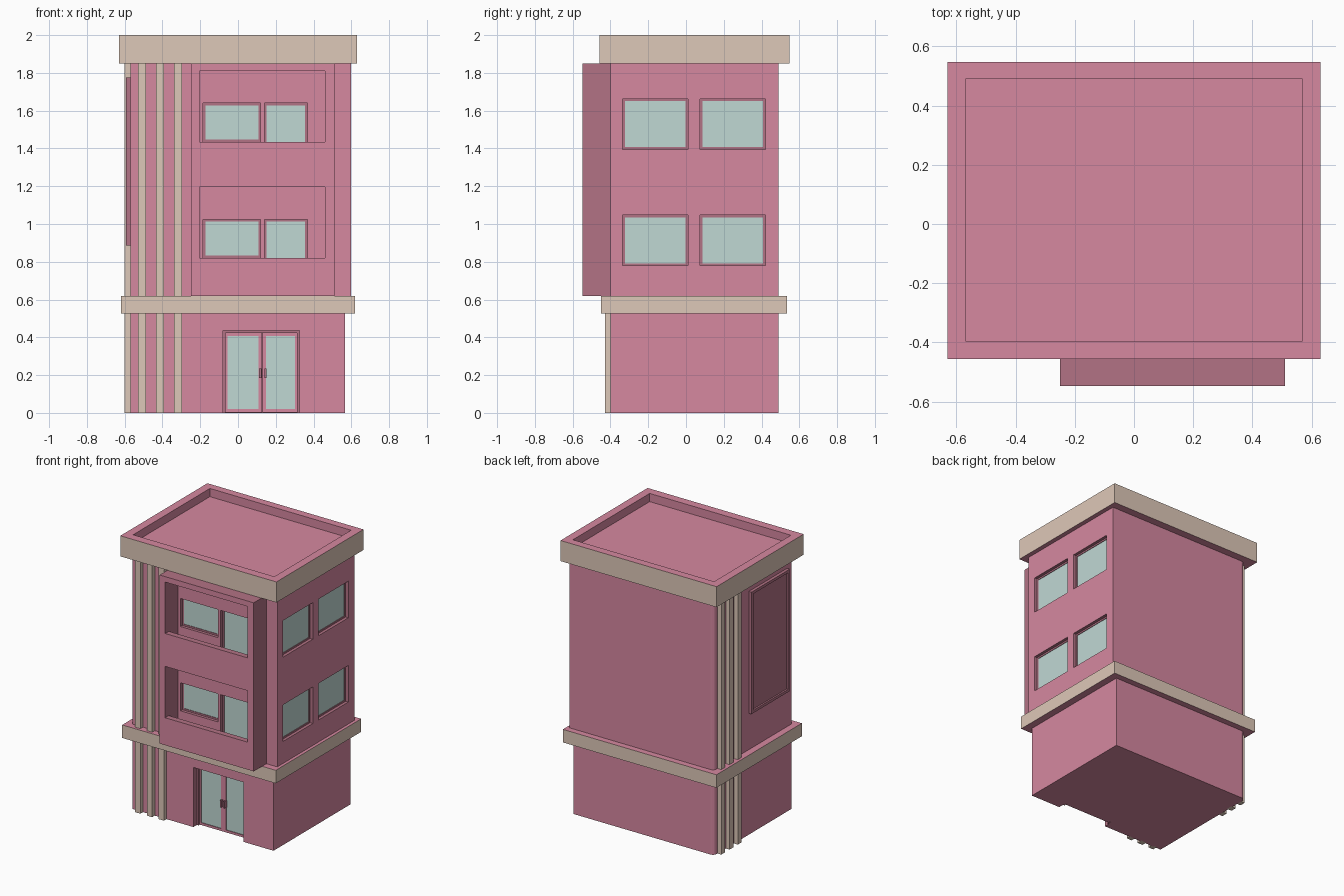
import bpy, bmesh
from mathutils import Vector

if "Cube" in bpy.data.objects:
    bpy.data.objects.remove(bpy.data.objects["Cube"])


def material(name, rgb):
    m = bpy.data.materials.new(name)
    m.diffuse_color = (*rgb, 1)
    m.use_nodes = True
    m.node_tree.nodes["Principled BSDF"].inputs["Base Color"].default_value = m.diffuse_color
    return m


PINK = material("pink_wall", (0.67, 0.246, 0.352))
DARK = material("dark_pink_trim", (0.45, 0.17, 0.235))
TAN = material("tan_trim", (0.73, 0.578, 0.479))
GLASS = material("glass", (0.527, 0.686, 0.658))


def boxes(name, spans, mat):
    """One object made of boxes given as (x0, x1, y0, y1, z0, z1)."""
    bm = bmesh.new()
    for x0, x1, y0, y1, z0, z1 in spans:
        size = Vector((x1 - x0, y1 - y0, z1 - z0))
        mid = Vector((x0 + x1, y0 + y1, z0 + z1)) / 2
        for v in bmesh.ops.create_cube(bm, size=1)["verts"]:
            v.co = v.co * size + mid
    me = bpy.data.meshes.new(name)
    bm.to_mesh(me)
    bm.free()
    me.materials.append(mat)
    ob = bpy.data.objects.new(name, me)
    bpy.context.collection.objects.link(ob)
    return ob


def paint(ob, mat, test):
    """Give faces whose normal passes the test another material."""
    ob.data.materials.append(mat)
    for p in ob.data.polygons:
        if test(p.normal):
            p.material_index = len(ob.data.materials) - 1


def cut(ob, spans, mat):
    """Carve boxes out of an object, lining the holes with a material."""
    cutter = boxes("cutter", spans, mat)
    cutter.hide_render = True
    mod = ob.modifiers.new("cut", "BOOLEAN")
    mod.operation, mod.solver, mod.object = "DIFFERENCE", "EXACT", cutter
    mod.material_mode = "TRANSFER"
    bpy.context.view_layer.objects.active = ob
    bpy.ops.object.modifier_apply(modifier=mod.name)
    bpy.data.objects.remove(cutter)


def round_back_left(ob):
    """Round the vertical edge at the back left corner."""
    bm = bmesh.new()
    bm.from_mesh(ob.data)
    edge = [e for e in bm.edges if all(v.co.x < -0.5 and v.co.y > 0.4 for v in e.verts)]
    bmesh.ops.bevel(bm, geom=edge, offset=0.03, segments=4, profile=0.5, affect="EDGES")
    bm.to_mesh(ob.data)
    bm.free()


def on_wall(side, u0, u1, d0, d1, z0, z1):
    """Span on a front wall (u = x) or a right wall (u = y)."""
    return (u0, u1, d0, d1, z0, z1) if side == "front" else (d0, d1, u0, u1, z0, z1)


def window(name, side, u0, u1, z0, z1, d, out, t=0.012):
    """Border frame standing off plane d by out, with a glass pane inside."""
    def s(a, b, c, e, o):
        return on_wall(side, a, b, *sorted((d, d + o)), c, e)
    boxes(name + "_frame", [s(u0, u0 + t, z0, z1, out), s(u1 - t, u1, z0, z1, out),
                            s(u0 + t, u1 - t, z0, z0 + t, out),
                            s(u0 + t, u1 - t, z1 - t, z1, out)], DARK)
    boxes(name + "_glass", [s(u0 + t, u1 - t, z0 + t, z1 - t, out * 0.5)], GLASS)


LEVELS = {"lower": 0.0, "upper": 0.615}
FRONT, BACK = -0.40, 0.49

# Ground floor with the entrance recess
ground = boxes("ground_floor", [(-0.57, 0.567, FRONT, BACK, 0, 0.53)], PINK)
round_back_left(ground)
cut(ground, [(-0.08, 0.325, -0.5, -0.33, -0.1, 0.435)], DARK)

# Upper floors with window and balcony door openings
upper = boxes("upper_floors", [(-0.57, 0.597, FRONT, BACK, 0.61, 1.86)], PINK)
round_back_left(upper)
side_windows = {"front": (-0.335, 0.01), "back": (0.075, 0.42)}
openings = []
for level, h in LEVELS.items():
    for where, (y0, y1) in side_windows.items():
        openings.append((0.567, 0.7, y0, y1, 0.78 + h, 1.047 + h))
        window(f"side_window_{level}_{where}", "right", y0, y1, 0.78 + h, 1.047 + h, 0.567, 0.008)
    openings.append((-0.185, 0.12, -0.5, -0.37, 0.82 + h, 1.025 + h))
    window(f"balcony_window_{level}", "front", -0.185, 0.12, 0.82 + h, 1.025 + h, -0.37, -0.008)
    openings.append((0.14, 0.368, -0.5, -0.37, 0.625 + h, 1.025 + h))
    window(f"balcony_door_{level}", "front", 0.14, 0.368, 0.625 + h, 1.025 + h, -0.37, -0.008)
cut(upper, openings, DARK)

# Projecting balcony bay: hollow storeys, each open above a parapet
bay = boxes("balcony_bay", [(-0.25, 0.51, -0.547, FRONT, 0.62, 1.85)], DARK)
paint(bay, PINK, lambda n: n.y < -0.5)
cut(bay, [(-0.205, 0.46, -0.505, -0.3, 0.625 + h, 1.195 + h) for h in LEVELS.values()], DARK)
cut(bay, [(-0.205, 0.46, -0.7, -0.45, 0.82 + h, 1.195 + h) for h in LEVELS.values()], DARK)

# Tan band between the floors, and the roof with a sunken deck
band = boxes("floor_band", [(-0.62, 0.62, -0.45, 0.535, 0.525, 0.62)], TAN)
paint(band, PINK, lambda n: abs(n.z) > 0.5)
roof = boxes("roof_parapet", [(-0.63, 0.63, -0.457, 0.547, 1.85, 2.0)], TAN)
paint(roof, PINK, lambda n: abs(n.z) > 0.5)
cut(roof, [(-0.57, 0.57, -0.395, 0.49, 1.94, 2.1)], PINK)

# Tan vertical strips on the front and left walls
for level, z0, z1 in (("ground", 0, 0.53), ("upper", 0.615, 1.855)):
    offsets = [0.04 + 0.095 * i for i in range(3)]
    boxes(f"front_strips_{level}",
          [(-0.57 + o, -0.527 + o, -0.43, -0.39, z0, z1) for o in offsets], TAN)
    boxes(f"left_strips_{level}",
          [(-0.60, -0.56, BACK - o - 0.043, BACK - o, z0, z1) for o in offsets], TAN)

# Framed panel on the left wall
y0, y1, z0, z1, t = -0.35, 0.09, 0.885, 1.775, 0.02
boxes("left_panel_frame", [(-0.592, -0.565, y0, y0 + t, z0, z1), (-0.592, -0.565, y1 - t, y1, z0, z1),
                           (-0.592, -0.565, y0 + t, y1 - t, z0, z0 + t),
                           (-0.592, -0.565, y0 + t, y1 - t, z1 - t, z1)], DARK)
boxes("left_panel", [(-0.58, -0.565, y0 + t, y1 - t, z0 + t, z1 - t)], DARK)

# Entrance: surround, two glazed leaves and handles
boxes("entrance_surround", [(-0.08, -0.067, -0.36, -0.33, 0, 0.435), (0.312, 0.325, -0.36, -0.33, 0, 0.435),
                            (-0.067, 0.312, -0.36, -0.33, 0.422, 0.435)], DARK)
for name, x0, x1, g0, g1, hx in (("left", -0.067, 0.127, -0.055, 0.108, 0.118),
                                 ("right", 0.129, 0.312, 0.147, 0.302, 0.145)):
    leaf = boxes(f"door_leaf_{name}", [(x0, x1, -0.35, -0.33, 0.003, 0.422)], PINK)
    cut(leaf, [(g0, g1, -0.4, -0.342, 0.02, 0.408)], DARK)
    boxes(f"door_glass_{name}", [(g0, g1, -0.345, -0.335, 0.02, 0.408)], GLASS)
    boxes(f"door_handle_{name}", [(hx - 0.006, hx + 0.006, -0.37, -0.345, 0.185, 0.235)], DARK)
